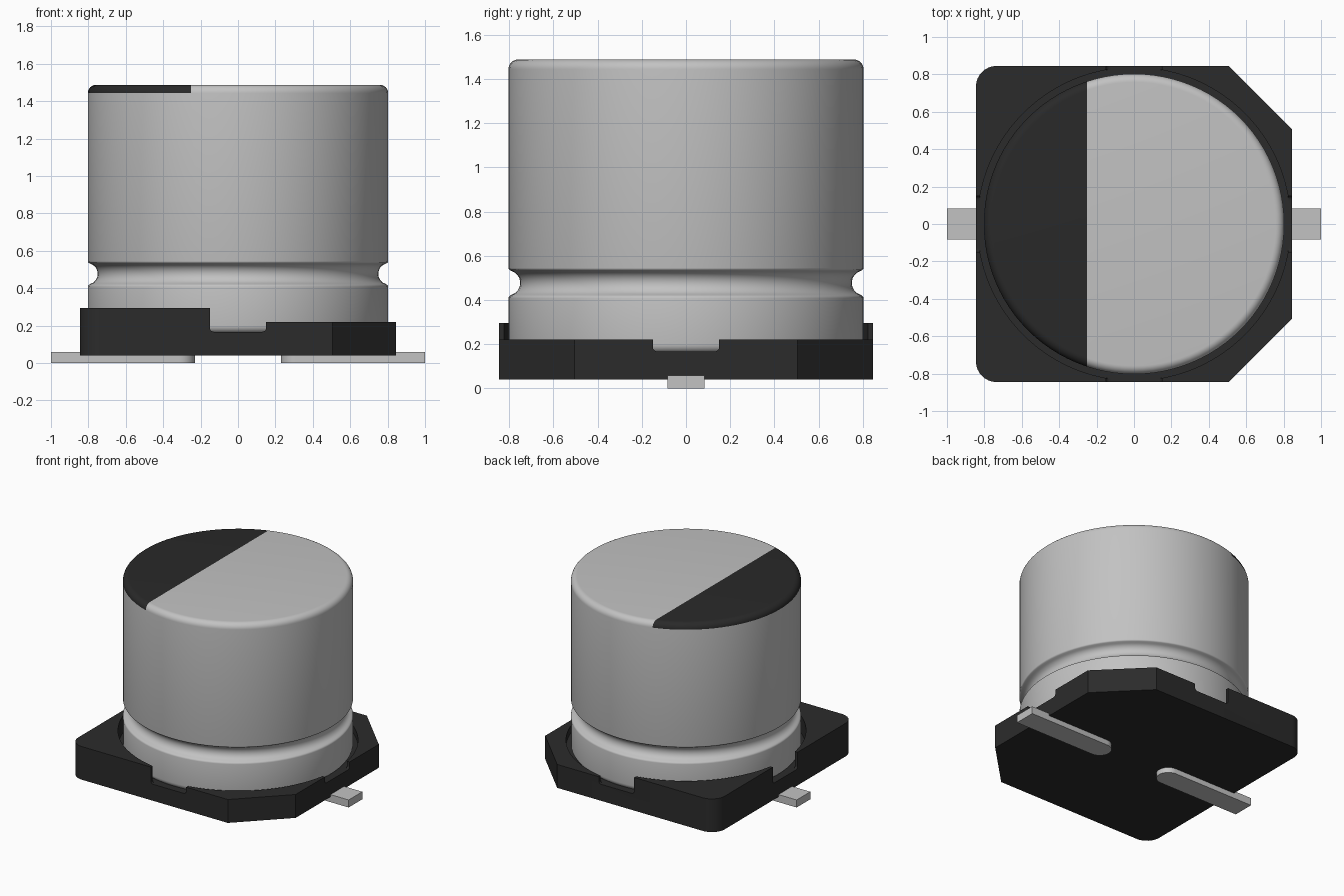
import bpy, bmesh, math
from mathutils import Vector

if "Cube" in bpy.data.objects:
    bpy.data.objects.remove(bpy.data.objects["Cube"], do_unlink=True)


def material(name, rgb, metallic=0.0):
    m = bpy.data.materials.new(name)
    m.use_nodes = True
    m.diffuse_color = (*rgb, 1)
    bsdf = m.node_tree.nodes["Principled BSDF"]
    bsdf.inputs["Base Color"].default_value = (*rgb, 1)
    bsdf.inputs["Roughness"].default_value = 0.5
    return m


SILVER = material("silver metal", (0.54, 0.54, 0.54))
BLACK = material("black plastic", (0.024, 0.024, 0.024))
INK = material("black marking", (0.022, 0.022, 0.022))


def add_object(name, bm, mats, smooth=None):
    bmesh.ops.recalc_face_normals(bm, faces=bm.faces)
    me = bpy.data.meshes.new(name)
    bm.to_mesh(me)
    bm.free()
    for m in mats:
        me.materials.append(m)
    ob = bpy.data.objects.new(name, me)
    bpy.context.collection.objects.link(ob)
    if smooth:
        bpy.ops.object.select_all(action='DESELECT')
        ob.select_set(True)
        bpy.context.view_layer.objects.active = ob
        bpy.ops.object.shade_smooth_by_angle(angle=math.radians(smooth))
    return ob


def arc(cx, cy, rx, ry, a0, a1, n):
    """Points on an elliptical arc, angles in degrees."""
    angles = [math.radians(a0 + (a1 - a0) * i / n) for i in range(n + 1)]
    return [(cx + rx * math.cos(a), cy + ry * math.sin(a)) for a in angles]


def prism(outline, z0, z1):
    """Extrude an xy outline from z0 to z1."""
    bm = bmesh.new()
    face = bm.faces.new([bm.verts.new((x, y, z0)) for x, y in outline])
    ext = bmesh.ops.extrude_face_region(bm, geom=[face])
    verts = [v for v in ext["geom"] if isinstance(v, bmesh.types.BMVert)]
    bmesh.ops.translate(bm, verts=verts, vec=(0, 0, z1 - z0))
    return bm


def box(x0, x1, y0, y1, z0, z1):
    return prism([(x0, y0), (x1, y0), (x1, y1), (x0, y1)], z0, z1)


def cut(ob, bm):
    """Subtract a temporary solid from an object."""
    cutter = add_object("cutter", bm, [BLACK])
    cutter.hide_render = True
    mod = ob.modifiers.new("cut", 'BOOLEAN')
    mod.operation, mod.solver, mod.object = 'DIFFERENCE', 'EXACT', cutter
    bpy.context.view_layer.objects.active = ob
    bpy.ops.object.modifier_apply(modifier=mod.name)
    bpy.data.objects.remove(cutter, do_unlink=True)


# Plastic base: two rounded corners on -x, two chamfered corners on +x
H, R, C = 0.845, 0.11, 0.505
outline = (arc(-H + R, -H + R, R, R, 180, 270, 8)
           + [(C, -H), (H, -C), (H, C), (C, H)]
           + arc(-H + R, H - R, R, R, 90, 180, 8))
base = add_object("base", prism(outline, 0.04, 0.295), [BLACK])

# Lower step on the +x part, and the round seat for the can
cut(base, box(-0.15, 1.2, -1.2, 1.2, 0.22, 0.6))
cut(base, prism(arc(0, 0, 0.837, 0.837, 0, 360, 96)[:-1], 0.165, 0.6))

# Notches with rounded floor corners in the middle of every side
for axis in (0, 1):
    for side in (-1, 1):
        bm = (box(-0.15, 0.15, -0.2, 0.2, 0.167, 0.6) if axis
              else box(-0.2, 0.2, -0.15, 0.15, 0.167, 0.6))
        edges = [e for e in bm.edges
                 if all(v.co.z < 0.2 for v in e.verts)
                 and abs(e.verts[0].co[axis] - e.verts[1].co[axis]) > 0.1]
        bmesh.ops.bevel(bm, geom=edges, offset=0.02, segments=4,
                        profile=0.5, affect='EDGES')
        offset = Vector((0, 0, 0))
        offset[axis] = side * 0.85
        bmesh.ops.translate(bm, verts=bm.verts, vec=offset)
        cut(base, bm)
bpy.context.view_layer.objects.active = base
base.select_set(True)
bpy.ops.object.shade_smooth_by_angle(angle=math.radians(25))

# Aluminium can: lathed profile with rounded rims and a crimp groove
TOP, RAD, BAND = 1.488, 0.803, -0.25
profile = ([(0, 0.16)]
           + arc(RAD - 0.04, 0.20, 0.04, 0.04, -90, 0, 6)
           + arc(RAD - 0.015, 0.407, 0.015, 0.015, 0, 70, 3)
           + arc(RAD, 0.477, 0.053, 0.055, 250, 110, 14)
           + arc(RAD - 0.012, 0.545, 0.012, 0.012, -70, 0, 3)
           + arc(RAD - 0.045, TOP - 0.045, 0.045, 0.045, 0, 90, 8))
bm = bmesh.new()
verts = [bm.verts.new((r, 0, z)) for r, z in profile]
edges = [bm.edges.new(p) for p in zip(verts, verts[1:])]
bmesh.ops.spin(bm, geom=verts + edges, cent=(0, 0, 0), axis=(0, 0, 1),
               angle=math.tau, steps=96)
bmesh.ops.remove_doubles(bm, verts=bm.verts, dist=1e-5)
rim = [v for v in bm.verts if v.co.z > TOP - 1e-4]
bmesh.ops.contextual_create(
    bm, geom=[e for e in bm.edges if e.is_boundary and all(v in rim for v in e.verts)])

# Polarity marking: the -x segment of the top and its rounded rim
cap = [f for f in bm.faces if f.calc_center_median().z > TOP - 0.045]
geom = set(cap) | {e for f in cap for e in f.edges} | {v for f in cap for v in f.verts}
bmesh.ops.bisect_plane(bm, geom=list(geom), dist=1e-5,
                       plane_co=(BAND, 0, 0), plane_no=(1, 0, 0))
for f in bm.faces:
    c = f.calc_center_median()
    if c.z > TOP - 0.045 and c.x < BAND:
        f.material_index = 1
add_object("can", bm, [SILVER, INK], smooth=40)

# Flat terminals with rounded inner ends
W, INNER = 0.083, 0.23
for name, s in (("left_terminal", 1), ("right_terminal", -1)):
    tab = [(1.0, -W), (1.0, W)] + arc(INNER + W, 0, W, W, 90, 270, 16)
    add_object(name, prism([(s * x, y) for x, y in tab], 0.0, 0.058),
               [SILVER], smooth=30)
